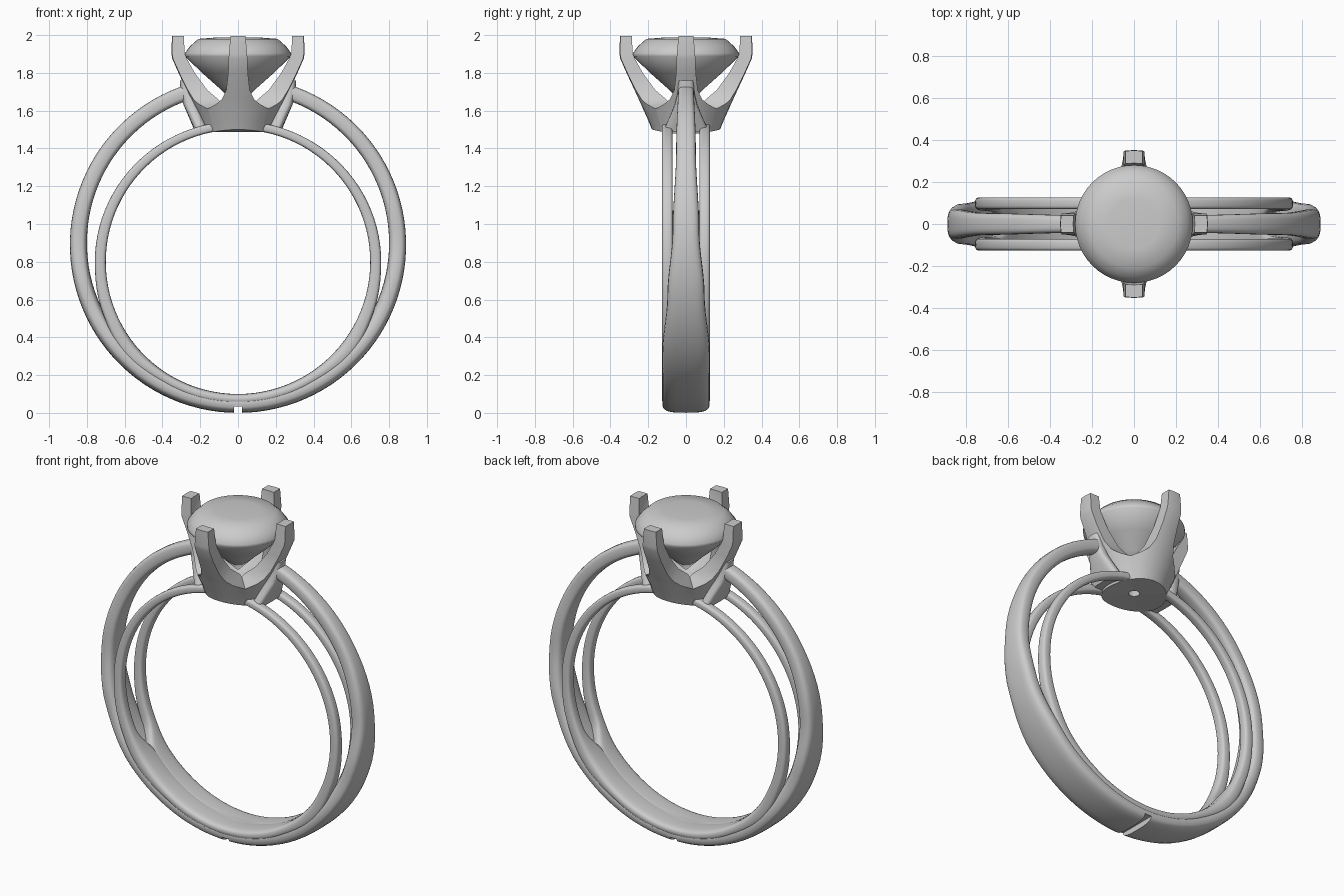
import bpy, bmesh, math
from mathutils import Vector

if "Cube" in bpy.data.objects:
    bpy.data.objects.remove(bpy.data.objects["Cube"])


def lerp(table, t):
    # piecewise linear lookup in [(t, value), ...]
    for (a, va), (b, vb) in zip(table, table[1:]):
        if t <= b:
            k = max(0, (t - a) / (b - a))
            k = k * k * (3 - 2 * k)
            return va + (vb - va) * k
    return table[-1][1]


def finish(name, bm, angle=40):
    bmesh.ops.recalc_face_normals(bm, faces=bm.faces)
    me = bpy.data.meshes.new(name)
    bm.to_mesh(me)
    bm.free()
    ob = bpy.data.objects.new(name, me)
    bpy.context.collection.objects.link(ob)
    bpy.ops.object.select_all(action='DESELECT')
    ob.select_set(True)
    bpy.context.view_layer.objects.active = ob
    bpy.ops.object.shade_smooth_by_angle(angle=math.radians(angle))
    return ob


def skin(bm, rings):
    # joins closed rings of points into a capped tube
    vs = [[bm.verts.new(p) for p in r] for r in rings]
    n = len(vs[0])
    for a, b in zip(vs, vs[1:]):
        for i in range(n):
            j = (i + 1) % n
            bm.faces.new((a[i], a[j], b[j], b[i]))
    bm.faces.new(vs[0][::-1])
    bm.faces.new(vs[-1])


def rounded(hu, hv, power, n=24):
    # superellipse cross-section
    out = []
    for i in range(n):
        a = 2 * math.pi * i / n
        c, s = math.cos(a), math.sin(a)
        out.append((math.copysign(abs(c) ** (2 / power), c) * hu,
                    math.copysign(abs(s) ** (2 / power), s) * hv))
    return out


def arc_ring(phi, r_in, r_out, zc_in, zc_out, y0, y1, power):
    # cross-section of a band at angle phi measured from the bottom
    a = math.radians(phi)
    d = Vector((math.sin(a), 0, -math.cos(a)))
    p_in = Vector((0, 0, zc_in)) + d * r_in
    p_out = Vector((0, 0, zc_out)) + d * r_out
    mid, half = (p_in + p_out) / 2, (p_out - p_in) / 2
    return [mid + half * u + Vector((0, (y0 + y1) / 2 + v, 0))
            for u, v in rounded(1, (y1 - y0) / 2, power)]


# outer shank: wide at the bottom, narrow where it meets the head
WIDTH = [(0, .125), (48, .125), (72, .098), (95, .07), (125, .052), (163, .042)]
bm = bmesh.new()
rings = []
for i in range(97):
    phi = -163 + 326 * i / 96
    w = lerp(WIDTH, abs(phi))
    rings.append(arc_ring(phi, .80, .89, .90, .89, -w, w, 3.2))
skin(bm, rings)
shank = finish("outer_shank", bm, 50)

# small seam notch under the shank
bpy.ops.mesh.primitive_cube_add(size=1, location=(0, 0, 0))
cutter = bpy.context.object
cutter.name = "notch_cutter"
cutter.scale = (.045, .4, .07)
cutter.hide_render = True
mod = shank.modifiers.new("notch", 'BOOLEAN')
mod.operation = 'DIFFERENCE'
mod.object = cutter
bpy.context.view_layer.objects.active = shank
bpy.ops.object.modifier_apply(modifier="notch")
bpy.data.objects.remove(cutter)

# pair of inner rails that merge into one wall below the split
INNER_EDGE = [(0, -.03), (50, -.03), (66, .06), (100, .07), (172, .072)]
THICK = [(0, .055), (30, .06), (52, .085), (68, .066), (90, .058), (172, .045)]
for name, side in (("front_rail", -1), ("back_rail", 1)):
    bm = bmesh.new()
    rings = []
    for i in range(97):
        phi = -172 + 344 * i / 96
        y0 = lerp(INNER_EDGE, abs(phi))
        t = lerp(THICK, abs(phi))
        y = sorted((side * y0, side * .127))
        rings.append(arc_ring(phi, .70, .70 + t, .80, .80, y[0], y[1], 3.2))
    skin(bm, rings)
    finish(name, bm, 50)

# basket with four prongs: rows of (z, outer radius, inner radius, half width)
ROWS = [(1.49, .18, .03, .2), (1.56, .205, .05, .2), (1.61, .228, .09, .162),
        (1.635, .238, .115, .115), (1.66, .25, .135, .085), (1.71, .273, .175, .062),
        (1.80, .315, .235, .052), (1.875, .348, .275, .05), (1.90, .352, .286, .048),
        (1.995, .35, .29, .04)]
for k, name in enumerate(("right_prong", "back_prong", "left_prong", "front_prong")):
    bm = bmesh.new()
    rings = []
    for r, (z, ro, ri, w) in enumerate(ROWS):
        ring = []
        for rad, flip in ((ro, 1), (ri, -1)):
            half = math.asin(min(.7071, w / rad))
            for j in range(9):
                a = k * math.pi / 2 + flip * half * (j / 4 - 1)
                x, y = rad * math.cos(a), rad * math.sin(a)
                # underside follows the finger hole
                zz = .8 + math.sqrt(.49 - x * x) if r == 0 else z
                ring.append((x, y, zz))
        rings.append(ring)
    skin(bm, rings)
    finish(name, bm, 40)

# flared struts from the shank down to the rails
for name, s in (("left_strut", -1), ("right_strut", 1)):
    bm = bmesh.new()
    rings = []
    for x, z, hw in ((.27, 1.76, .04), (.265, 1.69, .045), (.25, 1.63, .06),
                     (.22, 1.56, .09), (.19, 1.49, .122)):
        rings.append([(s * (x + u), v, z) for u, v in rounded(.038, hw, 3)])
    skin(bm, rings)
    finish(name, bm, 50)

# round stone
PROFILE = [(.0, 1.988), (.12, 1.987), (.21, 1.98), (.255, 1.94), (.281, 1.905),
           (.281, 1.888), (.19, 1.80), (.10, 1.72), (.0, 1.62)]
bm = bmesh.new()
N = 48
rings = [[bm.verts.new((r * math.cos(2 * math.pi * i / N), r * math.sin(2 * math.pi * i / N), z))
          for i in range(N)] for r, z in PROFILE[1:-1]]
for a, b in zip(rings, rings[1:]):
    for i in range(N):
        bm.faces.new((a[i], a[(i + 1) % N], b[(i + 1) % N], b[i]))
for ring, (r, z) in ((rings[0], PROFILE[0]), (rings[-1], PROFILE[-1])):
    tip = bm.verts.new((0, 0, z))
    for i in range(N):
        bm.faces.new((ring[i], ring[(i + 1) % N], tip))
finish("stone", bm, 50)
